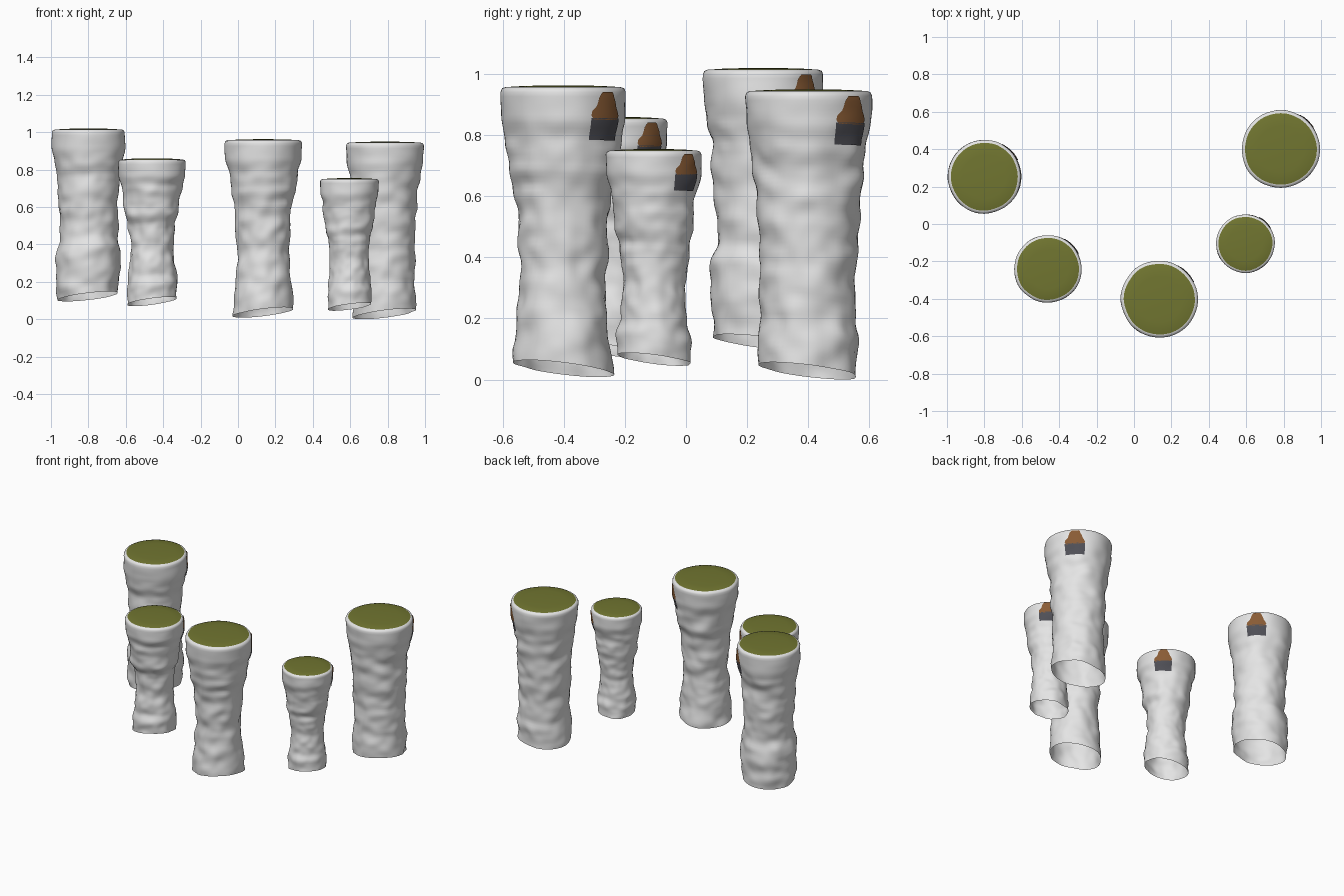
import bpy, bmesh, math
from mathutils import Vector, noise

if "Cube" in bpy.data.objects:
    bpy.data.objects.remove(bpy.data.objects["Cube"])

def material(name, rgb):
    m = bpy.data.materials.new(name)
    m.diffuse_color = (*rgb, 1)
    m.use_nodes = True
    m.node_tree.nodes["Principled BSDF"].inputs["Base Color"].default_value = m.diffuse_color
    return m

STONE = material("pale_stone", (0.78, 0.78, 0.78))
GRASS = material("moss_green", (0.165, 0.18, 0.03))
BROWN = material("earth_brown", (0.25, 0.105, 0.035))
DARK = material("dark_slate", (0.08, 0.08, 0.095))

SEG, RINGS = 64, 60

# name, centre x, y, top radius, lowest z, top z, radius fractions from bottom to top
PILLARS = [
    ("tall_left", -0.80, 0.253, 0.196, 0.095, 1.02,
     (.83, .86, .88, .86, .78, .79, .81, .84, .85, .93, 1, 1)),
    ("mid_left", -0.46, -0.24, 0.18, 0.07, 0.86,
     (.74, .75, .70, .67, .63, .64, .70, .81, .82, .90, 1, 1)),
    ("centre", 0.135, -0.402, 0.205, 0.008, 0.963,
     (.77, .76, .73, .69, .67, .70, .73, .76, .86, .90, .99, 1)),
    ("small_right", 0.595, -0.105, 0.156, 0.045, 0.755,
     (.75, .76, .71, .66, .65, .69, .73, .82, .85, .91, 1, 1)),
    ("tall_right", 0.785, 0.40, 0.208, 0.0, 0.95,
     (.79, .79, .76, .76, .75, .78, .80, .82, .86, .91, .98, 1)),
]

def finish(bm, name, mats):
    me = bpy.data.meshes.new(name)
    bm.to_mesh(me)
    bm.free()
    for m in mats:
        me.materials.append(m)
    for p in me.polygons:
        p.use_smooth = True
    bpy.context.collection.objects.link(bpy.data.objects.new(name, me))

def build(idx, name, cx, cy, R, zmin, ztop, prof):
    s = R / 0.205
    wall_top = ztop - 0.022 * s
    tilt = 0.028 * s

    def radius(a, t):
        # smooth profile plus rocky bulges stretched sideways
        f = t * (len(prof) - 1)
        i = min(int(f), len(prof) - 2)
        u = f - i
        u = u * u * (3 - 2 * u)
        r = prof[i] * (1 - u) + prof[i + 1] * u
        p = Vector((math.cos(a) * 1.5, math.sin(a) * 1.5, t * 10 + idx * 7.3))
        q = Vector((math.cos(a) * 2.6, math.sin(a) * 2.6, t * 17 + idx * 3.1))
        damp = 0.35 if t > 0.9 else 1.0 if t < 0.8 else 1 - 6.5 * (t - 0.8)
        return R * (r + damp * (0.055 * noise.noise(p) + 0.03 * noise.noise(q)))

    def point(a, t, lift=0.0):
        r = radius(a, t) + lift
        # slanted foot: low at the back left, high at the front right
        foot = zmin + tilt + tilt * math.cos(a + math.pi / 4)
        return Vector((cx + r * math.cos(a), cy + r * math.sin(a),
                       foot + (wall_top - foot) * t))

    # column wall, open at the foot, rounded rim and domed green top
    bm = bmesh.new()
    angs = [2 * math.pi * k / SEG for k in range(SEG)]
    rings = [[bm.verts.new(point(a, j / RINGS)) for a in angs] for j in range(RINGS + 1)]
    for frac, dz in ((0.975, 0.010), (0.92, 0.006), (0.6, 0.002)):
        rings.append([bm.verts.new((cx + frac * radius(a, 1) * math.cos(a),
                                    cy + frac * radius(a, 1) * math.sin(a),
                                    ztop - dz)) for a in angs])
    for j in range(len(rings) - 1):
        for k in range(SEG):
            n = (k + 1) % SEG
            f = bm.faces.new((rings[j][k], rings[j][n], rings[j + 1][n], rings[j + 1][k]))
            f.material_index = 1 if j == len(rings) - 2 else 0
    cap = bm.verts.new((cx, cy, ztop))
    for k in range(SEG):
        bm.faces.new((rings[-1][k], rings[-1][(k + 1) % SEG], cap)).material_index = 1
    finish(bm, name + "_pillar", [STONE, GRASS])

    # painted patch following the wall: depth below top, half width
    def patch(label, rows, mat):
        bm = bmesh.new()
        grid = []
        for depth, left, right in rows:
            z = ztop - depth * s
            t = (z - zmin - tilt) / (wall_top - zmin - tilt)
            row = []
            for k in range(9):
                w = -left + (left + right) * k / 8
                row.append(bm.verts.new(point(math.radians(44) + w / 0.2, min(t, 1), 0.004)))
            grid.append(row)
        for a, b in zip(grid, grid[1:]):
            for k in range(8):
                bm.faces.new((a[k], a[k + 1], b[k + 1], b[k]))
        finish(bm, name + label, [mat])

    patch("_dark_patch", [(0.18, .062, .062), (0.16, .062, .062), (0.14, .062, .062),
                          (0.12, .062, .062), (0.108, .062, .062)], DARK)
    patch("_brown_patch", [(0.113, .052, .052), (0.10, .062, .062), (0.085, .058, .056),
                           (0.07, .042, .046), (0.055, .036, .042), (0.04, .032, .034),
                           (0.028, .024, .03), (0.02, .018, .024)], BROWN)

for i, p in enumerate(PILLARS):
    build(i, *p)
